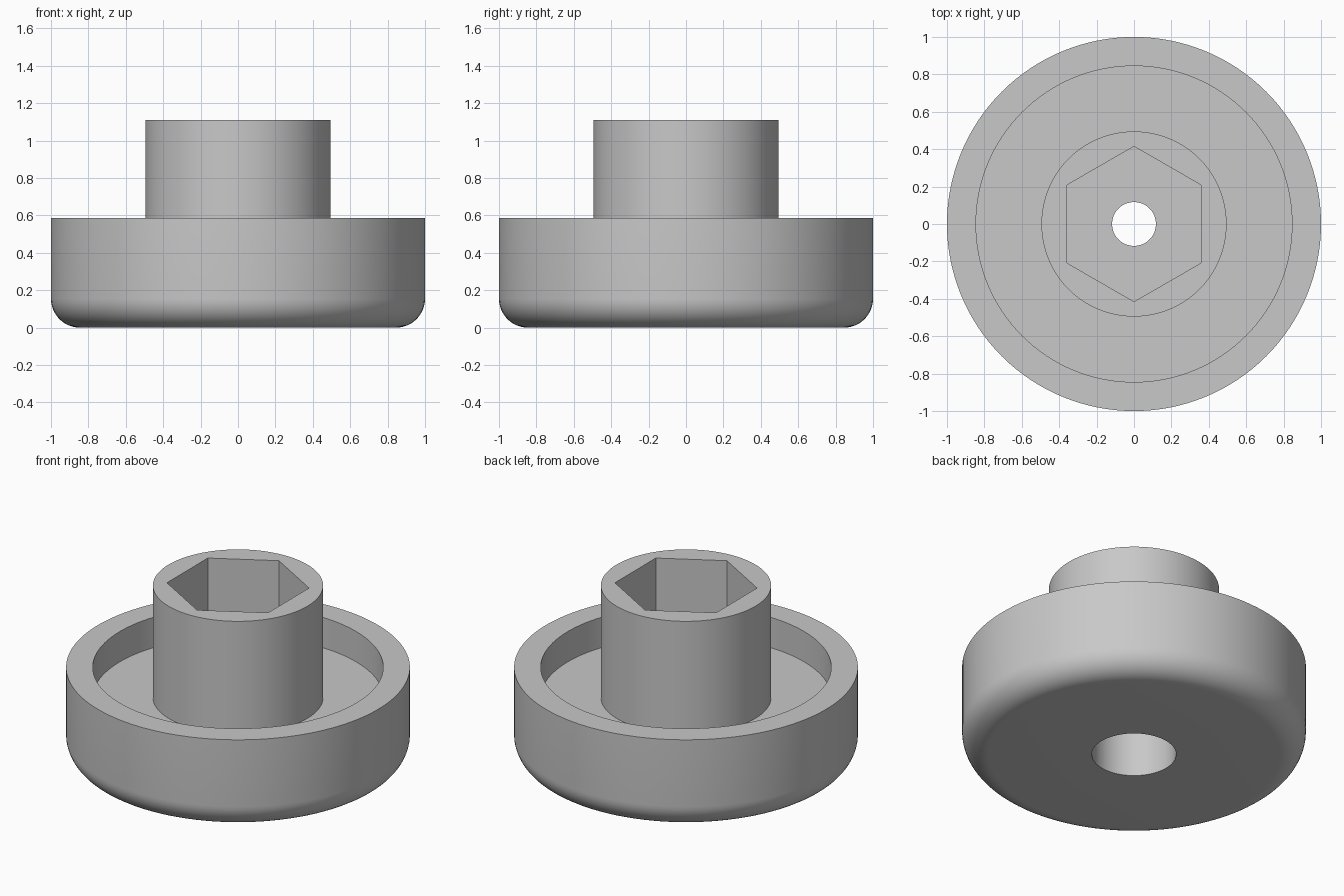
import bpy
import bmesh
from math import cos, sin, pi, tau

cube = bpy.data.objects.get("Cube")
if cube:
    bpy.data.objects.remove(cube, do_unlink=True)

# Main dimensions
OUTER, INNER, POST = 1.0, 0.845, 0.495
RIM_Z, FLOOR_Z, TOP_Z = 0.585, 0.39, 1.11
BORE, COUNTERBORE, COUNTERBORE_Z = 0.117, 0.245, 0.282
HEX_RADIUS, FILLET = 0.415, 0.155
SEGMENTS, FILLET_STEPS = 128, 12

grey = bpy.data.materials.new("plain grey")
grey.use_nodes = True
colour = (0.58, 0.58, 0.58, 1)
grey.diffuse_color = colour
grey.node_tree.nodes["Principled BSDF"].inputs["Base Color"].default_value = colour


def make_object(name, bm):
    bmesh.ops.recalc_face_normals(bm, faces=bm.faces[:])
    mesh = bpy.data.meshes.new(name)
    bm.to_mesh(mesh)
    bm.free()
    mesh.materials.append(grey)
    obj = bpy.data.objects.new(name, mesh)
    bpy.context.collection.objects.link(obj)
    return obj


def lathe(name, profile):
    """Spin a closed (radius, z) outline around the z axis."""
    bm = bmesh.new()
    verts = [bm.verts.new((r, 0, z)) for r, z in profile]
    edges = [bm.edges.new((v, verts[i - 1])) for i, v in enumerate(verts)]
    bmesh.ops.spin(bm, geom=verts + edges, cent=(0, 0, 0), axis=(0, 0, 1),
                   angle=tau, steps=SEGMENTS, use_merge=True)
    bmesh.ops.remove_doubles(bm, verts=bm.verts[:], dist=1e-5)
    return make_object(name, bm)


# Round foot: filleted base, recessed dish, centre post and stepped bore
fillet = []
for i in range(FILLET_STEPS + 1):
    a = pi / 2 * i / FILLET_STEPS
    fillet.append((OUTER - FILLET + FILLET * sin(a), FILLET - FILLET * cos(a)))
foot = lathe("socket_foot", [
    (COUNTERBORE, 0), *fillet,
    (OUTER, RIM_Z), (INNER, RIM_Z), (INNER, FLOOR_Z),
    (POST, FLOOR_Z), (POST, TOP_Z),
    (BORE, TOP_Z), (BORE, COUNTERBORE_Z), (COUNTERBORE, COUNTERBORE_Z),
])

# Hexagonal pocket, with corners pointing to front and back
bm = bmesh.new()
ring = [bm.verts.new((HEX_RADIUS * sin(i * tau / 6),
                      HEX_RADIUS * cos(i * tau / 6), FLOOR_Z)) for i in range(6)]
base = bm.faces.new(ring)
sides = bmesh.ops.extrude_face_region(bm, geom=[base])
lifted = [g for g in sides["geom"] if isinstance(g, bmesh.types.BMVert)]
bmesh.ops.translate(bm, verts=lifted, vec=(0, 0, TOP_Z - FLOOR_Z + 0.1))
if not base.is_valid or len(bm.faces) < 8:
    bmesh.ops.holes_fill(bm, edges=bm.edges[:], sides=6)
cutter = make_object("hex_pocket_cutter", bm)
cutter.hide_render = True

pocket = foot.modifiers.new("hex_pocket", "BOOLEAN")
pocket.operation = "DIFFERENCE"
pocket.solver = "EXACT"
pocket.object = cutter

bpy.ops.object.select_all(action="DESELECT")
foot.select_set(True)
bpy.context.view_layer.objects.active = foot
bpy.ops.object.modifier_apply(modifier=pocket.name)
bpy.data.objects.remove(cutter, do_unlink=True)

# Smooth the round walls, keep the rims crisp
bpy.ops.object.shade_smooth_by_angle(angle=pi / 6)
